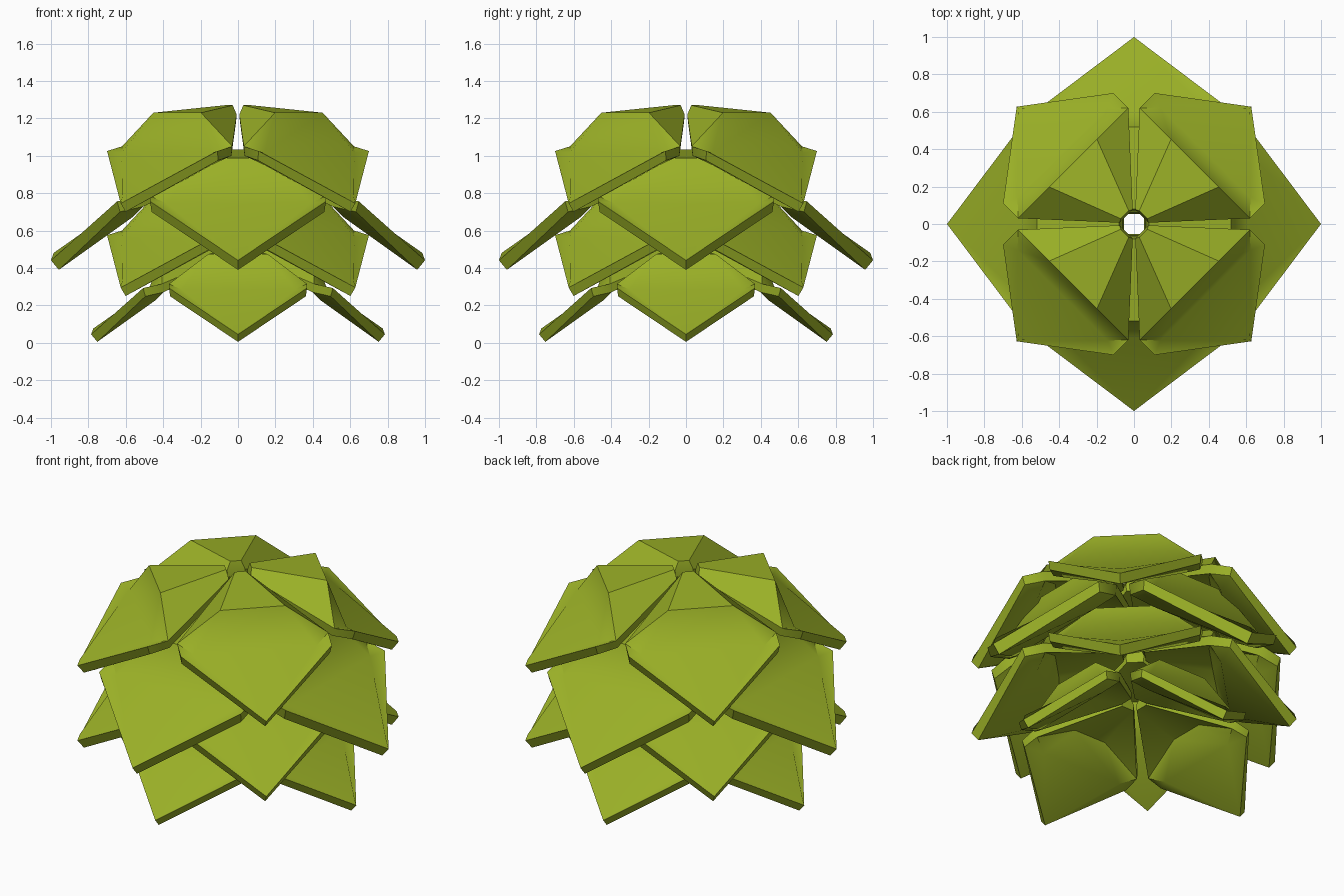
import bpy, bmesh, math

if "Cube" in bpy.data.objects:
    bpy.data.objects.remove(bpy.data.objects["Cube"])

leaf_green = bpy.data.materials.new("leaf_green")
leaf_green.diffuse_color = (0.325, 0.435, 0.02, 1)
leaf_green.use_nodes = True
leaf_green.node_tree.nodes["Principled BSDF"].inputs["Base Color"].default_value = leaf_green.diffuse_color

# Half of one leaf: (outward, sideways, height above the leaf tip)
P = {
    "apex": (.07, .03, .57), "apex_rim": (.06, .05, .52), "apex_low": (.06, .045, .48),
    "crown": (.46, .18, .53), "crown_low": (.42, .12, .44),
    "fold": (.54, .34, .315), "fold_low": (.50, .30, .25),
    "side_in": (.46, .417, .35), "side_out": (.573, .417, .325),
    "side_in_low": (.45, .40, .30), "side_out_low": (.56, .41, .275),
    "tip_top": (.875, 0, .08), "tip_rim": (.887, 0, .045), "tip_low": (.85, 0, 0),
}
# Faces on one side of the midrib, mirrored to the other
HALF = [
    "apex apex_rim side_in crown", "crown side_in fold", "fold side_in side_out",
    "fold side_out tip_rim tip_top",
    "apex_rim apex_low side_in_low side_in",
    "side_in side_in_low side_out_low side_out",
    "side_out side_out_low tip_low tip_rim",
    "apex_low crown_low side_in_low", "crown_low fold_low side_in_low",
    "side_in_low fold_low side_out_low", "fold_low tip_low side_out_low",
]
# Strips that bridge the midrib
BRIDGES = ["apex crown", "crown fold", "fold tip_top", "apex apex_rim",
           "apex_rim apex_low", "apex_low crown_low", "crown_low fold_low",
           "fold_low tip_low"]


def make_leaf(name, angle, scale, z0):
    bm = bmesh.new()
    c, s = math.cos(angle), math.sin(angle)
    V = {}
    for key, (u, v, z) in P.items():
        for side in (1, -1):
            if v == 0 and side == -1:
                V[key, -1] = V[key, 1]
                continue
            a, b = u * scale, v * side * scale
            V[key, side] = bm.verts.new((a * c - b * s, a * s + b * c, z * scale + z0))
    for f in HALF:
        for side in (1, -1):
            bm.faces.new([V[k, side] for k in f.split()])
    for f in BRIDGES:
        k, m = f.split()
        loop = [V[k, 1], V[k, -1], V[m, -1]]
        if V[m, 1] is not V[m, -1]:
            loop.append(V[m, 1])
        bm.faces.new(loop)
    bmesh.ops.recalc_face_normals(bm, faces=bm.faces)
    mesh = bpy.data.meshes.new(name)
    bm.to_mesh(mesh)
    bm.free()
    mesh.materials.append(leaf_green)
    ob = bpy.data.objects.new(name, mesh)
    bpy.context.collection.objects.link(ob)
    ob.select_set(True)
    bpy.context.view_layer.objects.active = ob


# Four tiers of four leaves, alternate tiers turned by 45 degrees
TIERS = [("bottom_leaf", 0, .885, 0.005), ("lower_leaf", 45, 1.0, .25),
         ("wide_leaf", 0, 1.127, .39), ("top_leaf", 45, 1.0, .70)]
for name, turn, scale, z0 in TIERS:
    for i in range(4):
        make_leaf(f"{name}_{i + 1}", math.radians(turn + 90 * i), scale, z0)

bpy.ops.object.shade_smooth_by_angle(angle=math.radians(40))
